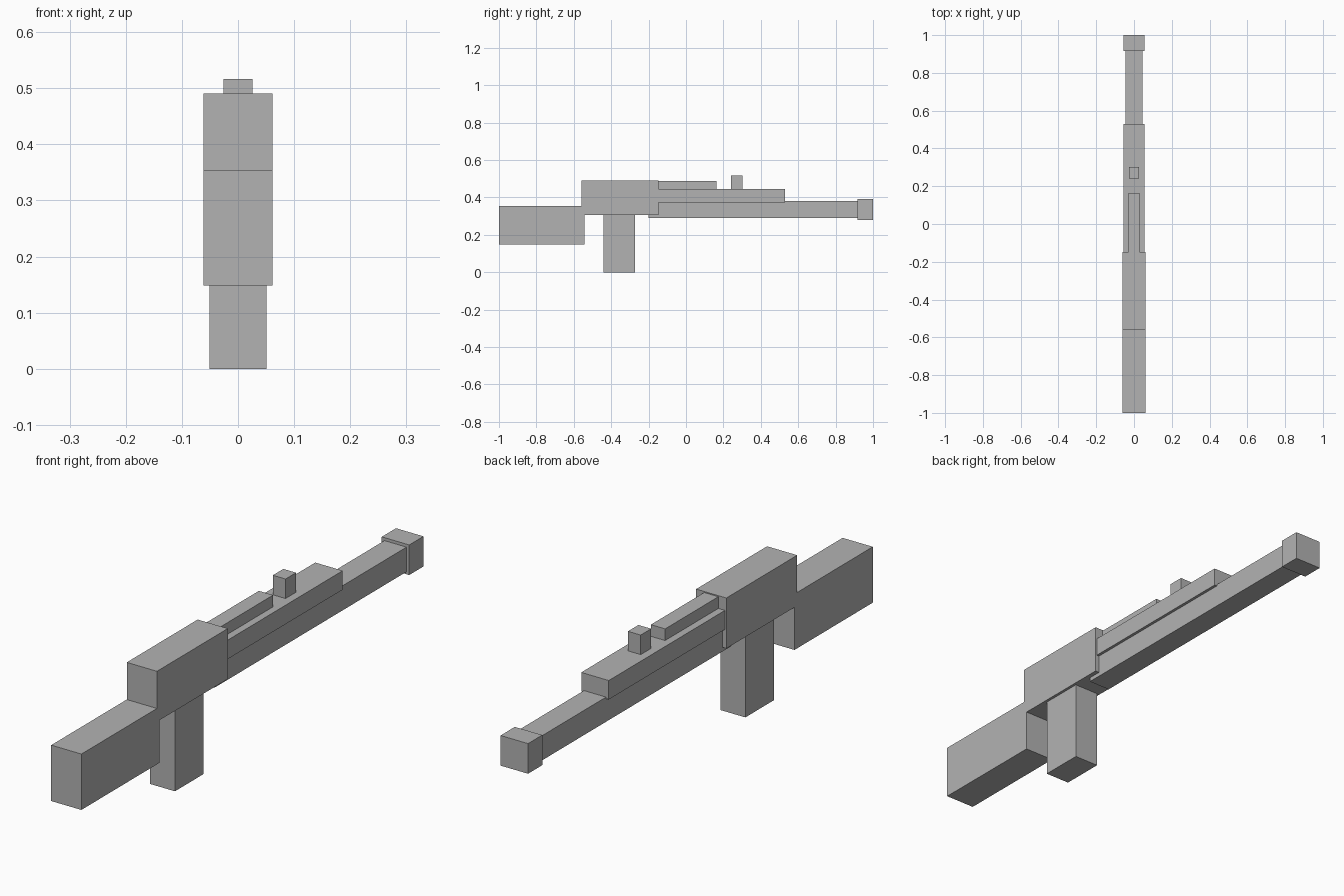
import bpy
import bmesh

if "Cube" in bpy.data.objects:
    bpy.data.objects.remove(bpy.data.objects["Cube"])

grey = bpy.data.materials.new("plain_grey")
grey.diffuse_color = (0.45, 0.45, 0.45, 1)
grey.use_nodes = True
grey.node_tree.nodes["Principled BSDF"].inputs["Base Color"].default_value = grey.diffuse_color


def extrude_profile(name, half_width, profile):
    """Extrude a side profile of (y, z) points across x."""
    bm = bmesh.new()
    face = bm.faces.new([bm.verts.new((-half_width, y, z)) for y, z in profile])
    ext = bmesh.ops.extrude_face_region(bm, geom=[face], use_keep_orig=True)
    moved = [g for g in ext["geom"] if isinstance(g, bmesh.types.BMVert)]
    bmesh.ops.translate(bm, verts=moved, vec=(2 * half_width, 0, 0))
    bmesh.ops.recalc_face_normals(bm, faces=bm.faces)
    mesh = bpy.data.meshes.new(name)
    bm.to_mesh(mesh)
    bm.free()
    mesh.materials.append(grey)
    obj = bpy.data.objects.new(name, mesh)
    bpy.context.collection.objects.link(obj)
    return obj


def box(name, half_width, y0, y1, z0, z1):
    return extrude_profile(name, half_width,
                           [(y0, z0), (y1, z0), (y1, z1), (y0, z1)])


# Stock and receiver share flush sides, so they are one stepped profile
extrude_profile("stock_and_receiver", 0.0615, [
    (-1, 0.148), (-0.544, 0.148), (-0.544, 0.305), (-0.147, 0.305),
    (-0.147, 0.491), (-0.56, 0.491), (-0.56, 0.354), (-1, 0.354)])

# Grip under the receiver
box("grip", 0.051, -0.44, -0.273, 0, 0.32)

# Barrel and muzzle block
box("barrel", 0.045, -0.2, 0.93, 0.289, 0.38)
box("muzzle", 0.056, 0.917, 1, 0.28, 0.391)

# Handguard, top rail and front sight
box("handguard", 0.056, -0.16, 0.53, 0.374, 0.444)
box("top_rail", 0.029, -0.16, 0.163, 0.435, 0.487)
box("front_sight", 0.026, 0.24, 0.301, 0.435, 0.516)
